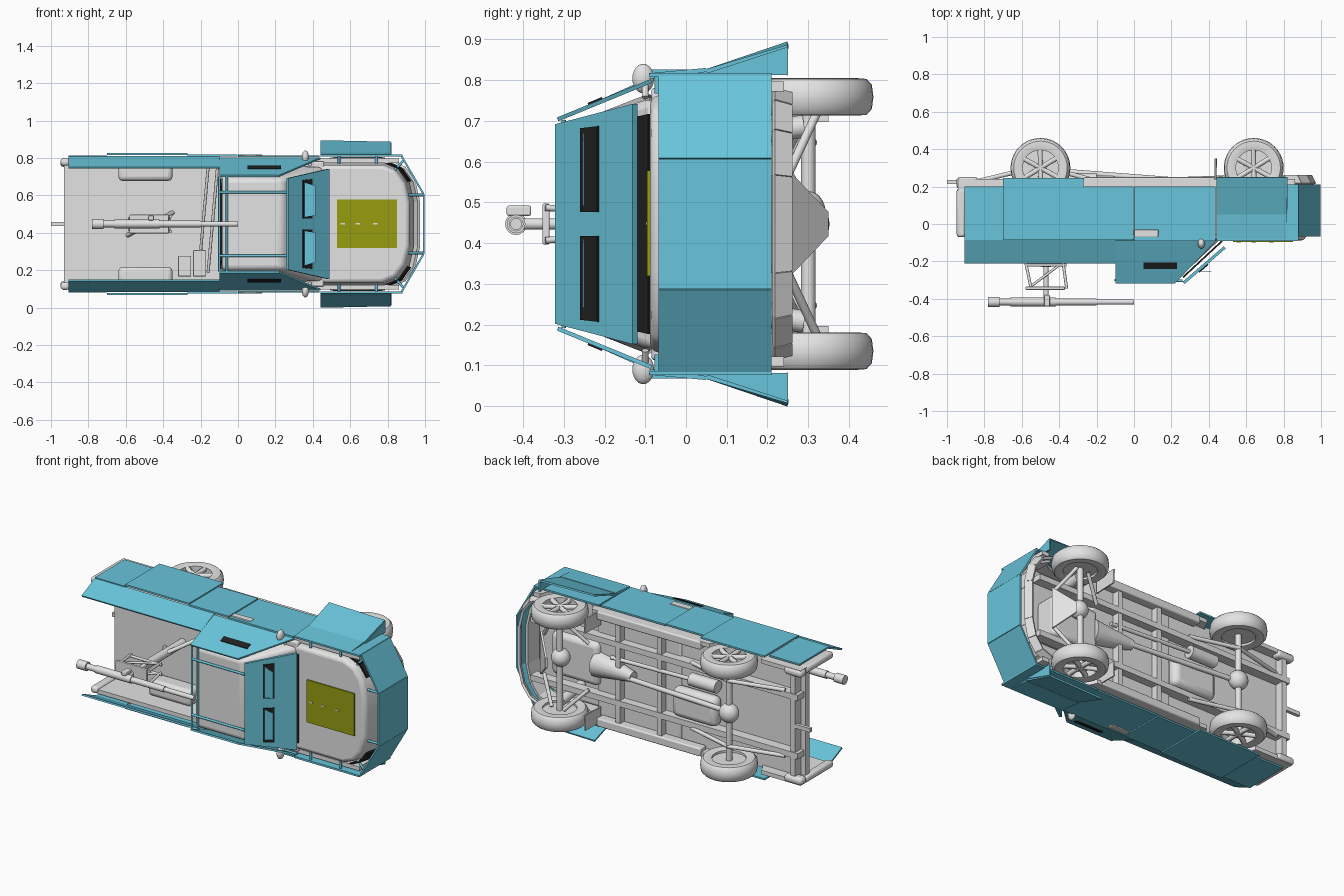
import bpy, bmesh, math
from mathutils import Vector, Matrix

if "Cube" in bpy.data.objects:
    bpy.data.objects.remove(bpy.data.objects["Cube"])


def material(name, rgb):
    m = bpy.data.materials.new(name)
    m.diffuse_color = (*rgb, 1)
    m.use_nodes = True
    m.node_tree.nodes["Principled BSDF"].inputs["Base Color"].default_value = m.diffuse_color
    return m


GREY = material("light grey", (0.77, 0.77, 0.77))
BLUE = material("armour blue", (0.14, 0.56, 0.71))
DARK = material("black", (0.015, 0.015, 0.015))
OLIVE = material("olive", (0.31, 0.34, 0.005))


# Helpers: x = forward, y = left, z = up of the truck (laid on its side at the end)
def make(name, verts, faces, mat, bevel=0, smooth=False):
    me = bpy.data.meshes.new(name)
    me.from_pydata([tuple(v) for v in verts], [], faces)
    bm = bmesh.new()
    bm.from_mesh(me)
    bmesh.ops.recalc_face_normals(bm, faces=bm.faces)
    for f in bm.faces:
        f.smooth = smooth
    bm.to_mesh(me)
    bm.free()
    if smooth:
        me.set_sharp_from_angle(angle=math.radians(40))
    me.materials.append(mat)
    ob = bpy.data.objects.new(name, me)
    bpy.context.collection.objects.link(ob)
    if bevel:
        b = ob.modifiers.new("bevel", 'BEVEL')
        b.width, b.segments = bevel, 3
    return ob


def loft(name, low, high, mat, bevel=0):
    n = len(low)
    faces = [(i, (i + 1) % n, n + (i + 1) % n, n + i) for i in range(n)]
    faces += [tuple(range(n)), tuple(range(n, 2 * n))]
    return make(name, low + high, faces, mat, bevel, bool(bevel))


def box(name, x, y, z, mat=GREY, bevel=0):
    ring = [(x[0], y[0]), (x[1], y[0]), (x[1], y[1]), (x[0], y[1])]
    return loft(name, [(*p, z[0]) for p in ring], [(*p, z[1]) for p in ring], mat, bevel)


def plate(name, pts, mat=BLUE, thick=0.01):
    ob = make(name, pts, [tuple(range(len(pts)))], mat)
    s = ob.modifiers.new("thickness", 'SOLIDIFY')
    s.thickness, s.offset = thick, 0
    return ob


def rod(name, a, b, r, mat=GREY, r2=None, n=12):
    a, b = Vector(a), Vector(b)
    q = (b - a).to_track_quat('Z', 'Y')
    circ = [q @ Vector((math.cos(t), math.sin(t), 0))
            for t in (2 * math.pi * i / n for i in range(n))]
    ob = loft(name, [a + c * r for c in circ], [b + c * (r if r2 is None else r2) for c in circ], mat)
    for p in ob.data.polygons:
        p.use_smooth = len(p.vertices) == 4
    return ob


def lathe(name, c, prof, n=40):
    verts = [(c[0] + r * math.cos(2 * math.pi * i / n), c[1] + y, c[2] + r * math.sin(2 * math.pi * i / n))
             for i in range(n) for r, y in prof]
    k = len(prof)
    faces = [(i * k + j, i * k + (j + 1) % k, (i + 1) % n * k + (j + 1) % k, (i + 1) % n * k + j)
             for i in range(n) for j in range(k)]
    return make(name, verts, faces, GREY, 0, True)


def ball(name, c, r, scale):
    bm = bmesh.new()
    bmesh.ops.create_uvsphere(bm, u_segments=20, v_segments=12, radius=r,
                              matrix=Matrix.Translation(c) @ Matrix.Diagonal((*scale, 1)))
    v = [p.co.copy() for p in bm.verts]
    f = [tuple(p.index for p in q.verts) for q in bm.faces]
    bm.free()
    return make(name, v, f, GREY, 0, True)


WHEELS = {"front": 0.64, "rear": -0.50}

# Cab tub, greenhouse, windscreen and rear window
box("cab_tub", (-0.10, 0.46), (-0.335, 0.335), (-0.19, 0.085), bevel=0.01)
loft("cab_upper", [(-0.09, -.325, .08), (0.462, -.31, .08), (0.462, .31, .08), (-0.09, .325, .08)],
     [(-0.085, -.24, .295), (0.235, -.24, .295), (0.235, .24, .295), (-0.085, .24, .295)], GREY, 0.02)
plate("windscreen", [(.472, -.27, .09), (.472, .27, .09), (.262, .225, .285), (.262, -.225, .285)], DARK, .009)
plate("rear_window", [(-.092, -.24, .12), (-.092, .24, .12), (-.089, .20, .25), (-.089, -.20, .25)], DARK, .008)


# Hood and bumper share a curved plan outline
def outline(dx, w):
    half = [(.43, .33), (.80, .33), (.87, .30), (.92, .23), (.945, .12)]
    half = [(x + (dx if x > .5 else 0), y * w) for x, y in half]
    return [(x, -y) for x, y in half] + [(x, y) for x, y in reversed(half)]


def band(name, low, high, mat, thick):
    for a, b, c, d in zip(low, low[1:], high[1:], high):
        plate(name, [a, b, c, d], mat, thick)


def ring(dx, w, z):
    return [(*p, z) for p in outline(dx, w)]


loft("hood", ring(0, 1, -.08), ring(-.03, .95, .088), GREY, 0.02)
for cut in (slice(6, 9), slice(1, 4)):
    band("headlight_trim", ring(.002, 1.0, -.02)[cut], ring(-.012, .99, .058)[cut], DARK, .009)
band("upper_bumper", ring(-.02, .98, -.21)[1:-1], ring(-.02, .98, -.10)[1:-1], GREY, .015)
band("front_bumper", ring(.022, 1.0, -.215)[1:-1], ring(0, .96, -.258)[1:-1], GREY, .015)
box("hood_panel", (.53, .85), (-.127, .131), (.088, .096), OLIVE)
for x in (.56, .64, .735):
    box("panel_mark", (x - .012, x + .012), (-.003, .005), (.094, .098), GREY)

# Bed, open at the rear
box("bed_floor", (-.93, -.10), (-.34, .34), (-.18, -.14))
box("tow_hitch", (-1.0, -.90), (-.012, .012), (-.235, -.215))
for i, x in enumerate((-.32, -.24)):
    box("ammo_box", (x, x + .07), (-.28, -.17 + .03 * i), (-.14, -.06), bevel=.005)
for x in (-.21, -.16):
    rod("bed_rod", (x, -.26, -.10), (x + .05, .30, .0), .008)

for s in (1, -1):
    # Grey body side with two wheel arches
    prof = [(-.94, .06), (-.94, -.24)]
    for cx in (-.50, .64):
        prof += [(cx - .185 * math.cos(t), -.30 + .185 * math.sin(t))
                 for t in (.33 + (math.pi - .66) * i / 12 for i in range(13))]
    prof += [(.86, -.24), (.86, .06)]
    loft("body_side", [(x, .325 * s, z) for x, z in prof], [(x, .35 * s, z) for x, z in prof], GREY)
    box("rear_corner_post", (-.948, -.90), sorted((.312 * s, .352 * s)), (-.19, .07), bevel=.015)
    box("rear_corner_bumper", (-.95, -.83), sorted((.305 * s, .35 * s)), (-.25, -.19), bevel=.018)
    box("rocker", (-.27, .43), sorted((.30 * s, .35 * s)), (-.25, -.19), bevel=.008)
    box("bed_wheel_box", (-.64, -.35), sorted((.23 * s, .33 * s)), (-.15, -.04), bevel=.025)
    plate("mud_flap", [(.435, .25 * s, -.2), (.435, .34 * s, -.2), (.435, .34 * s, -.35), (.44, .25 * s, -.35)],
          GREY, .008)

    # Flat lower side armour: x range, lower edge, upper edge, offset
    for x0, x1, z0, z1, y in ((-.905, -.70, -.20, .085, .362), (-.70, -.27, -.245, .085, .374),
                              (-.27, -.004, -.20, .085, .366), (.0, .435, -.20, .09, .362),
                              (.44, .88, -.21, .09, .366)):
        plate("side_armour", [(x0, y * s, z0), (x1, y * s, z0), (x1, y * s, z1), (x0, y * s, z1)])
    # Leaning bed armour
    plate("bed_upper_armour", [(-.905, .358 * s, .08), (-.10, .358 * s, .08), (-.10, .30 * s, .21),
                               (-.905, .30 * s, .21)])

    # Leaning cab armour with a slit
    def lean(x, z, out=0):
        return (x, s * (.349 - (z - .09) * .41 + out), z)
    plate("cab_side_armour", [lean(*p) for p in ((-.10, .085), (.44, .085), (.22, .315), (-.10, .315))])
    plate("side_slit", [lean(*p, .006) for p in ((.05, .205), (.23, .205), (.23, .24), (.05, .24))], DARK, .008)
    box("door_handle", (.0, .13), sorted((.36 * s, .372 * s)), (.03, .07), bevel=.004)

    # Flared fender armour with closing triangle
    plate("fender_flare", [(.44, .375 * s, -.05), (.815, .375 * s, -.05), (.815, .435 * s, -.25), (.44, .443 * s, -.25)])
    plate("fender_end", [(.815, .37 * s, -.05), (.815, .435 * s, -.25), (.815, .365 * s, -.25)])
    plate("fender_top", [(.44, .365 * s, .09), (.815, .365 * s, .09), (.815, .378 * s, -.05), (.44, .378 * s, -.05)])

    # Front corner armour and its struts
    plate("front_corner_armour", [(.875, .362 * s, -.21), (.992, .16 * s, -.21), (.992, .16 * s, .068),
                                  (.875, .362 * s, .068)])
    rod("front_strut", (.90, .155 * s, .05), (.99, .155 * s, .05), .007, BLUE)
    rod("corner_strut", (.83, .28 * s, .05), (.885, .34 * s, .05), .007, BLUE)
    for x in (.54, .74):
        rod("fender_strut", (x, .32 * s, .07), (x, .37 * s, .07), .007, BLUE)
    rod("roof_rail", (-.10, .17 * s, .303), (.26, .17 * s, .303), .007, BLUE)

    # Mirrors
    ball("mirror", (.36, .357 * s, .105), .038, (.5, .95, .7))
    rod("mirror_arm", (.39, .31 * s, .10), (.36, .36 * s, .10), .008)

    # Wheels with six spokes
    for label, cx in WHEELS.items():
        c = (cx, .312 * s, -.30)
        lathe(label + "_tyre", c, [(.095, -.04), (.12, -.046), (.143, -.044), (.156, -.03), (.16, 0),
                                   (.156, .03), (.143, .044), (.12, .046), (.095, .04)])
        rod(label + "_rim_back", (cx, .285 * s, -.30), (cx, .312 * s, -.30), .097, n=32)
        rod(label + "_hub", (cx, .31 * s, -.30), (cx, .348 * s, -.30), .028)
        for i in range(6):
            a = i * math.pi / 3 + .5
            rod("spoke", (cx, .338 * s, -.30), (cx + .1 * math.cos(a), .342 * s, -.30 + .1 * math.sin(a)), .015, n=6)
        rod(label + "_axle", (cx, 0, -.30), (cx, .29 * s, -.30), .018)
    rod("front_arm", (.60, .27 * s, -.32), (.48, .14 * s, -.25), .011)
    rod("front_arm", (.68, .27 * s, -.32), (.78, .12 * s, -.25), .011)
    rod("front_spring", (.64, .24 * s, -.29), (.64, .21 * s, -.09), .028)
    rod("leaf_spring", (-.83, .2 * s, -.23), (-.5, .2 * s, -.31), .012)
    rod("leaf_spring", (-.5, .2 * s, -.31), (-.2, .2 * s, -.23), .012)
    # Frame rail
    box("frame_rail", (-.92, .88), sorted((.16 * s, .195 * s)), (-.24, -.18))

# Front centre armour
plate("front_armour", [(.993, -.16, -.21), (.993, .16, -.21), (.993, .16, .068), (.993, -.16, .068)])


# Windscreen armour with slits and hooded visors
def screen(z, y, out=0):
    t = (z - .125) / .19
    return (.485 - .22 * t + out, y, z + out)


plate("windscreen_armour", [screen(.125, -.295), screen(.125, .295), screen(.315, .245), screen(.315, -.245)], BLUE, .016)
for k in (1, -1):
    plate("vision_slit", [screen(.208, .03 * k, .007), screen(.208, .24 * k, .007), screen(.25, .235 * k, .007),
                          screen(.25, .03 * k, .007)], DARK, .008)
    plate("slit_visor", [(.35, .035 * k, .252), (.35, .225 * k, .252), (.415, .205 * k, .252),
                         (.415, .045 * k, .252)], BLUE, .004)
for x in (-.10, -.06):
    rod("roof_bar", (x, -.255, .30), (x, .255, .30), .006, BLUE)

# Underside
for x in (-.90, .0, .28):
    box("cross_member", (x, x + .03), (-.33, .33), (-.235, -.18))
rod("drive_shaft", (.28, -.01, -.23), (-.5, 0, -.29), .015)
rod("gearbox", (.46, 0, -.18), (.20, 0, -.22), .08, r2=.03, n=16)
box("engine", (.44, .76), (-.13, .13), (-.22, -.06), bevel=.03)
plate("skid_plate", [(.80, -.13, -.25), (.80, .13, -.25), (.70, .03, -.345), (.70, -.03, -.345)], GREY, .012)
ball("rear_differential", (-.5, 0, -.30), .058, (1, 1, .9))
ball("front_differential", (.64, .03, -.29), .055, (1, 1, .95))
rod("muffler", (-.38, .10, -.235), (-.20, .10, -.235), .038, n=20)
rod("exhaust_pipe", (-.20, .10, -.235), (.35, .08, -.22), .012)
box("fuel_tank", (-.38, -.08), (-.15, .03), (-.26, -.18), bevel=.035)

# Gun and its mount
for name, x0, x1, r in (("barrel", -.30, 0, .014), ("barrel_jacket", -.44, -.2, .018), ("receiver", -.66, -.42, .023),
                        ("breech", -.73, -.56, .018), ("rear_funnel", -.78, -.72, .027)):
    rod(name, (x0, 0, .417), (x1, 0, .417), r, n=16)
box("gun_cradle", (-.58, -.37), (-.05, .05), (.335, .352), bevel=.004)
box("sight", (-.48, -.45), (.02, .045), (.38, .44), bevel=.005)
rod("gun_pivot", (-.47, 0, .22), (-.47, 0, .41), .014)
rod("pedestal", (-.47, 0, -.14), (-.47, 0, .23), .025)
for s in (1, -1):
    for x0, x1 in ((-.58, -.55), (-.38, -.36)):
        rod("mount_leg", (x0, .03 * s, .20), (x1, .04 * s, .345), .008)
    rod("mount_brace", (-.58, .03 * s, .22), (-.36, .03 * s, .22), .008)
    rod("mount_foot", (-.47, 0, .05), (-.47 + .12 * s, .06 * s, -.14), .012)
    rod("mount_diagonal", (-.56, .04 * s, .34), (-.40, .03 * s, .22), .007)

# Lay the finished truck on its side
turn = Matrix.Translation((0, 0, .447)) @ Matrix.Rotation(math.pi / 2, 4, 'X')
for ob in bpy.context.collection.objects:
    ob.matrix_world = turn
